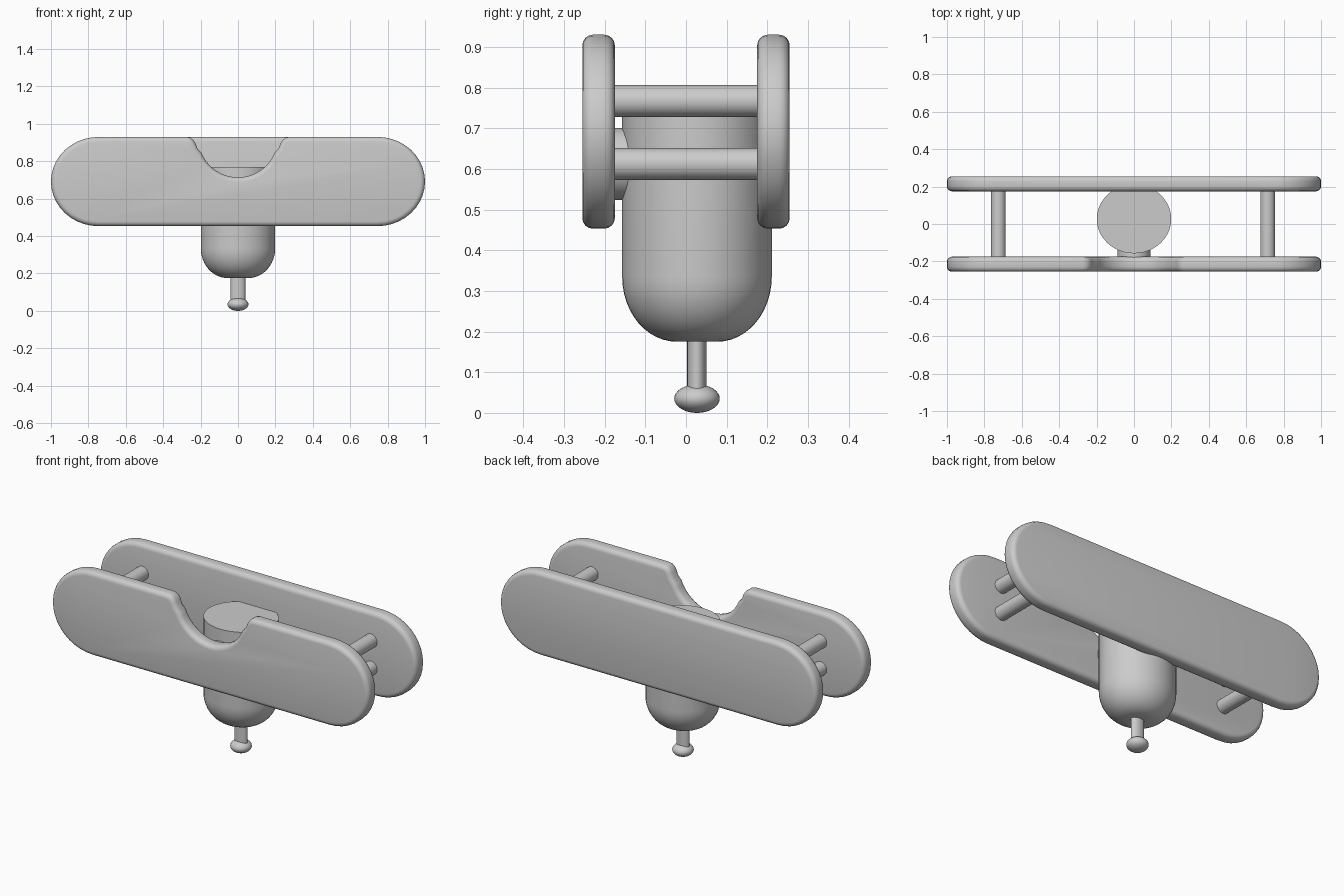
import bpy, bmesh
from math import sin, cos, pi, radians

if "Cube" in bpy.data.objects:
    bpy.data.objects.remove(bpy.data.objects["Cube"])


def finish(name, bm):
    bmesh.ops.recalc_face_normals(bm, faces=bm.faces)
    me = bpy.data.meshes.new(name)
    bm.to_mesh(me)
    bm.free()
    ob = bpy.data.objects.new(name, me)
    bpy.context.collection.objects.link(ob)
    bpy.ops.object.select_all(action='DESELECT')
    ob.select_set(True)
    bpy.context.view_layer.objects.active = ob
    bpy.ops.object.shade_smooth_by_angle(angle=radians(40))
    return ob


def plate(name, outline, y0, y1):
    bm = bmesh.new()
    f = bm.faces.new([bm.verts.new((x, y0, z)) for x, z in outline])
    ext = bmesh.ops.extrude_face_region(bm, geom=[f])['geom']
    bmesh.ops.translate(bm, vec=(0, y1 - y0, 0),
                        verts=[v for v in ext if isinstance(v, bmesh.types.BMVert)])
    # round the rims only
    bmesh.ops.recalc_face_normals(bm, faces=bm.faces)
    rims = [e for e in bm.edges if e.calc_face_angle() > radians(60)]
    bmesh.ops.bevel(bm, geom=rims, offset=0.026, segments=4, profile=0.5, affect='EDGES')
    return finish(name, bm)


def lathe(name, profile, sx, sy, cy, n=48):
    """Closed turned shape about z, scaled to an elliptical section."""
    bm = bmesh.new()
    rings = [[bm.verts.new((r * sx * cos(2 * pi * i / n), cy + r * sy * sin(2 * pi * i / n), z))
              for i in range(n)] for r, z in profile]
    for a, b in zip(rings, rings[1:]):
        for i in range(n):
            j = (i + 1) % n
            bm.faces.new((a[i], a[j], b[j], b[i]))
    bm.faces.new(rings[0])
    bm.faces.new(rings[-1])
    return finish(name, bm)


def rod_y(name, x, z, r, y0, y1, n=32):
    bm = bmesh.new()
    bmesh.ops.create_cone(bm, cap_ends=True, segments=n, radius1=r, radius2=r, depth=y1 - y0)
    for v in bm.verts:
        a, b, c = v.co
        v.co = (x + a, (y0 + y1) / 2 + c, z + b)
    return finish(name, bm)


# side plates: capsule outline, the front one with a soft-lipped notch
ZB, ZT = 0.453, 0.93
ZC, H, W = (ZB + ZT) / 2, (ZT - ZB) / 2, 0.255


def end(sign, start):
    return [(sign * (1 - W) + W * cos(start + pi * i / 20), ZC + H * sin(start + pi * i / 20))
            for i in range(21)]


half_notch = [(0.275, 0.93), (0.255, 0.926), (0.238, 0.913), (0.226, 0.893), (0.217, 0.868)]
arc = [(0.211 * cos(a), 0.923 + 0.209 * sin(a))
       for a in [radians(-22 - 136 * i / 20) for i in range(21)]]
notch = half_notch + arc + [(-x, z) for x, z in reversed(half_notch)]

right_end, left_end = end(1, -pi / 2), end(-1, pi / 2)
plate("back_plate", right_end + left_end, 0.175, 0.255)
plate("front_plate", right_end + notch + left_end, -0.255, -0.175)

# cross rods, two at each end
for side, x in (("left", -0.725), ("right", 0.715)):
    for level, z in (("upper", 0.767), ("lower", 0.612)):
        rod_y(f"{level}_{side}_rod", x, z, 0.039, -0.2, 0.2)

# body with rounded bottom
CY = 0.027
body = [(1, 0.768)] + [(0.27 + 0.73 * cos(pi / 2 * i / 12), 0.335 - 0.16 * sin(pi / 2 * i / 12))
                       for i in range(13)]
lathe("body", body, 0.199, 0.184, CY)

# boss joining body to front plate
rod_y("body_boss", 0, 0.612, 0.088, -0.2, -0.1)

# stem and knob
lathe("stem", [(1, 0.25), (1, 0.04)], 0.039, 0.024, CY, 32)
knob = [(max(0.01, sin(pi * i / 16)), 0.035 - 0.035 * cos(pi * i / 16)) for i in range(17)]
lathe("knob", knob, 0.056, 0.056, CY, 32)
